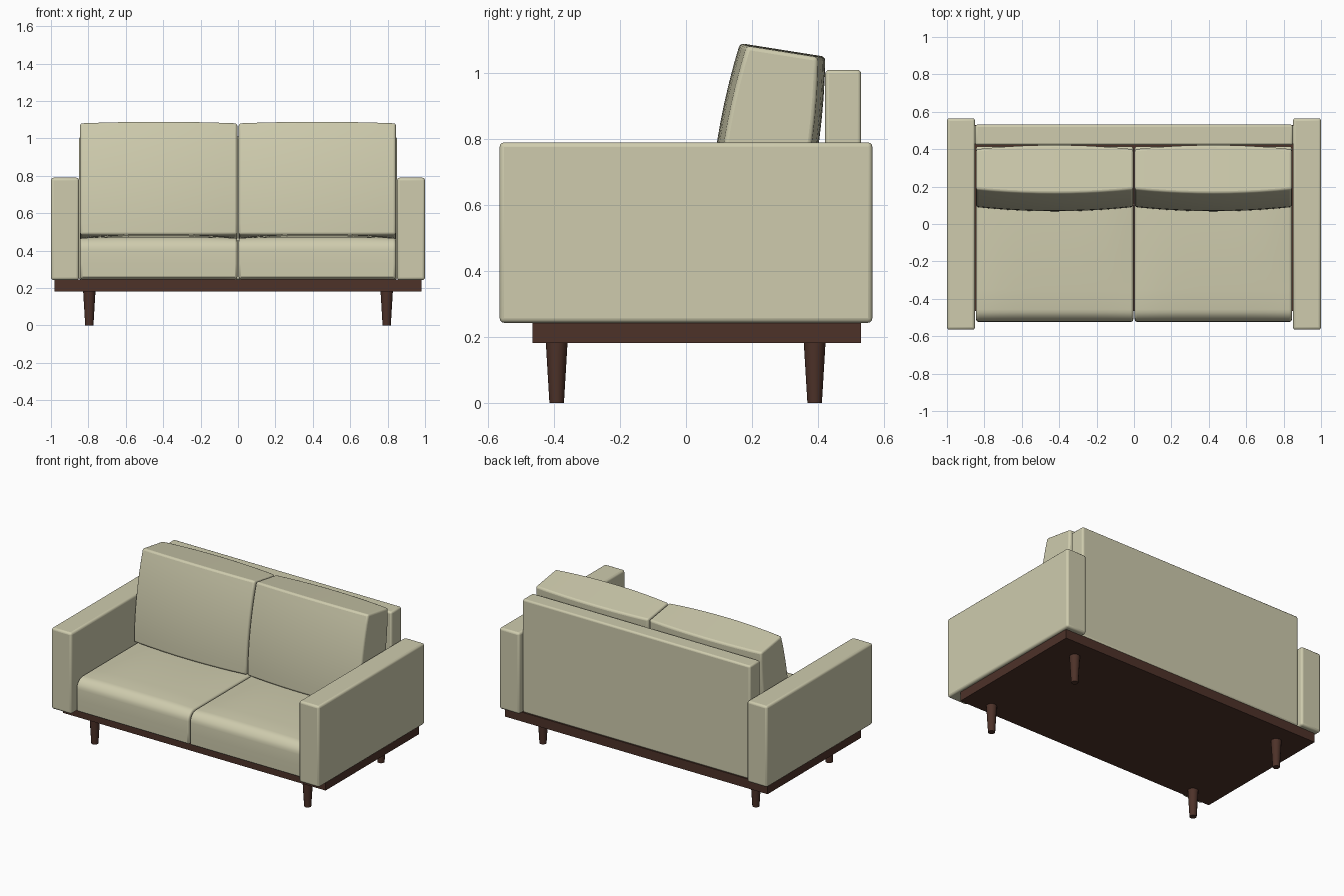
import bpy, bmesh, math
from mathutils import Matrix, Vector

if "Cube" in bpy.data.objects:
    bpy.data.objects.remove(bpy.data.objects["Cube"])


def material(name, rgb):
    m = bpy.data.materials.new(name)
    m.diffuse_color = (*rgb, 1)
    m.use_nodes = True
    m.node_tree.nodes["Principled BSDF"].inputs["Base Color"].default_value = m.diffuse_color
    return m


FABRIC = material("cream_fabric", (0.62, 0.60, 0.42))
WOOD = material("dark_wood", (0.075, 0.032, 0.022))


def finish(name, bm, mat, bevel=0.0, segments=3):
    bmesh.ops.recalc_face_normals(bm, faces=bm.faces[:])
    me = bpy.data.meshes.new(name)
    bm.to_mesh(me)
    bm.free()
    ob = bpy.data.objects.new(name, me)
    bpy.context.collection.objects.link(ob)
    me.materials.append(mat)
    if bevel:
        mod = ob.modifiers.new("soft_edges", 'BEVEL')
        mod.width = bevel
        mod.segments = segments
        mod.limit_method = 'ANGLE'
        mod.angle_limit = math.radians(45)
    bpy.ops.object.select_all(action='DESELECT')
    ob.select_set(True)
    bpy.context.view_layer.objects.active = ob
    bpy.ops.object.shade_smooth_by_angle(angle=math.radians(35))
    return ob


def box_bm(lo, hi, cuts=0):
    bm = bmesh.new()
    bmesh.ops.create_cube(bm, size=1)
    if cuts:
        bmesh.ops.subdivide_edges(bm, edges=bm.edges[:], cuts=cuts, use_grid_fill=True)
    lo, hi = Vector(lo), Vector(hi)
    for v in bm.verts:
        v.co = Vector([lo[i] + (v.co[i] + 0.5) * (hi[i] - lo[i]) for i in range(3)])
    return bm


def seat_cushion(name, x0, x1):
    # rounded y-z profile lofted along x, with a crowned top
    y0, y1, z0, z1, r = -0.522, 0.415, 0.246, 0.468, 0.065
    prof = [(y0 + 0.01, z0), (y0, z0 + 0.012), (y0 - 0.001, 0.33)]
    for i in range(7):
        a = math.pi - i * math.pi / 12
        prof.append((y0 + r + r * math.cos(a), z1 - r + r * math.sin(a)))
    prof += [(y0 + r + (y1 - y0 - r) * i / 8, z1) for i in range(1, 9)]
    prof.append((y1, z0))
    bm = bmesh.new()
    steps, rings = 12, []
    for s in range(steps + 1):
        u = 2 * s / steps - 1
        ring = []
        for y, z in prof:
            t = (y - y0) / (y1 - y0)
            lift = 0.018 * (1 - u ** 4) * math.sin(math.pi * min(max(t, 0), 1)) ** 0.8 if z > 0.45 else 0
            ring.append(bm.verts.new((x0 + (x1 - x0) * s / steps, y, z + lift)))
        rings.append(ring)
    n = len(prof)
    for a, b in zip(rings, rings[1:]):
        for i in range(n):
            j = (i + 1) % n
            bm.faces.new((a[i], a[j], b[j], b[i]))
    bm.faces.new(rings[0])
    bm.faces.new(rings[-1])
    return finish(name, bm, FABRIC, 0.012)


def back_cushion(name, cx):
    # puffed block leaning backwards
    w, t, h = 0.42, 0.109, 0.302
    bm = box_bm((-w, -t, -h), (w, t, h), 9)
    for v in bm.verts:
        u, d, k = v.co.x / w, v.co.y / t, v.co.z / h
        bu, bk = 1 - u * u, 1 - k * k
        v.co.y += d * (0.022 * bu + 0.022 * bk)
        v.co.z += k * 0.005 * bu
    bm.transform(Matrix.Translation((cx, 0.245, 0.767)) @ Matrix.Rotation(math.radians(-9), 4, 'X'))
    return finish(name, bm, FABRIC, 0.012)


# wooden plinth
finish("base", box_bm((-0.98, -0.465, 0.182), (0.98, 0.53, 0.245)), WOOD)

# back panel
finish("back_panel", box_bm((-0.85, 0.422, 0.245), (0.85, 0.531, 1.01)), FABRIC, 0.012)

for side, s in (("left", -1), ("right", 1)):
    # armrests
    xs = sorted((s * 0.85, s * 1.0))
    finish(side + "_armrest", box_bm((xs[0], -0.565, 0.243), (xs[1], 0.565, 0.79)), FABRIC, 0.014)

    # cushions
    xs = sorted((s * 0.004, s * 0.844))
    seat_cushion(side + "_seat_cushion", *xs)
    back_cushion(side + "_back_cushion", s * 0.424)

    # tapered legs
    for end, y in (("front", -0.392), ("back", 0.39)):
        bm = bmesh.new()
        bmesh.ops.create_cone(bm, cap_ends=True, segments=12, radius1=0.022, radius2=0.033,
                              depth=0.184, matrix=Matrix.Translation((s * 0.795, y, 0.092)))
        finish(f"{side}_{end}_leg", bm, WOOD)
